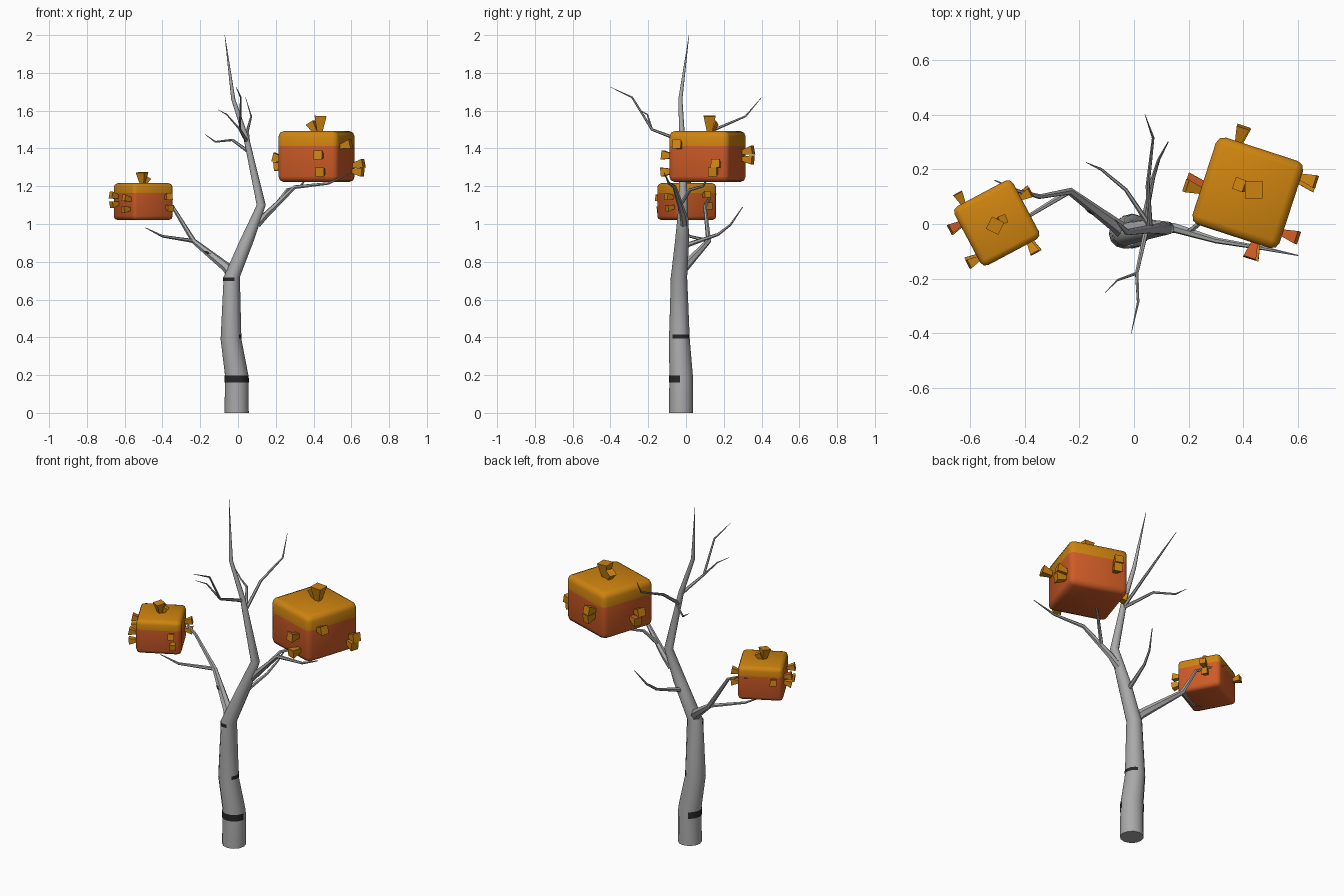
import bpy, bmesh, math
from mathutils import Vector, Matrix

if "Cube" in bpy.data.objects:
    bpy.data.objects.remove(bpy.data.objects["Cube"])


def material(name, rgb):
    m = bpy.data.materials.new(name)
    m.diffuse_color = (*rgb, 1)
    m.use_nodes = True
    m.node_tree.nodes["Principled BSDF"].inputs["Base Color"].default_value = m.diffuse_color
    return m


BARK = material("grey bark", (0.40, 0.40, 0.40))
DARK = material("dark bark mark", (0.02, 0.02, 0.02))
ORANGE = material("burnt orange", (0.62, 0.105, 0.02))
GOLD = material("golden orange", (0.62, 0.23, 0.005))


def finish(name, bm, mats, smooth=True):
    bmesh.ops.recalc_face_normals(bm, faces=bm.faces)
    me = bpy.data.meshes.new(name)
    bm.to_mesh(me)
    bm.free()
    for m in mats:
        me.materials.append(m)
    ob = bpy.data.objects.new(name, me)
    bpy.context.collection.objects.link(ob)
    if smooth:
        bpy.ops.object.select_all(action='DESELECT')
        ob.select_set(True)
        bpy.context.view_layer.objects.active = ob
        bpy.ops.object.shade_smooth_by_angle(angle=math.radians(50))
    return ob


def tube(name, path, sides=6, level=False):
    """Tapered tube along (x, y, z, radius) points; level keeps the rings horizontal."""
    bm = bmesh.new()
    pts = [Vector(p[:3]) for p in path]
    rings = []
    for i, p in enumerate(pts):
        d = (pts[min(i + 1, len(pts) - 1)] - pts[max(i - 1, 0)]).normalized()
        if level:
            u, v = Vector((1, 0, 0)), Vector((0, 1, 0))
        else:
            u = d.cross(Vector((0.31, -0.2, 0.93))).normalized()
            v = d.cross(u)
        ring = []
        for k in range(sides):
            a = 2 * math.pi * k / sides
            ring.append(bm.verts.new(p + path[i][3] * (u * math.cos(a) + v * math.sin(a))))
        rings.append(ring)
    for r, s in zip(rings, rings[1:]):
        for k in range(sides):
            j = (k + 1) % sides
            bm.faces.new((r[k], r[j], s[j], s[k]))
    bm.faces.new(rings[0])
    bm.faces.new(rings[-1])
    return finish(name, bm, [BARK])


# Trunk
TRUNK = [(-0.007, -0.026, 0, 0.064), (-0.007, -0.026, 0.2, 0.062), (-0.037, -0.035, 0.39, 0.055),
         (-0.033, -0.037, 0.72, 0.043), (0.05, -0.02, 0.92, 0.037), (0.123, -0.015, 1.10, 0.024),
         (0.045, -0.02, 1.45, 0.015), (-0.025, -0.03, 1.66, 0.011), (-0.07, 0.016, 2.0, 0.001)]
tube("trunk", TRUNK, 12, True)

# Branches and twigs
BRANCHES = {
    "left_branch": [(-0.03, -0.035, 0.73, 0.030), (-0.06, -0.01, 0.77, 0.026),
                    (-0.235, 0.12, 0.91, 0.014), (-0.345, 0.10, 1.09, 0.009),
                    (-0.42, 0.12, 1.13, 0.006), (-0.51, 0.16, 1.16, 0.002)],
    "left_lower_twig": [(-0.235, 0.12, 0.91, 0.011), (-0.40, 0.02, 0.935, 0.007),
                        (-0.49, -0.02, 0.98, 0.002)],
    "right_branch": [(0.10, -0.012, 1.00, 0.022), (0.15, -0.015, 1.05, 0.018),
                     (0.30, -0.06, 1.195, 0.011), (0.48, -0.09, 1.215, 0.007),
                     (0.60, -0.115, 1.27, 0.002)],
    "right_inner_twig": [(0.20, -0.03, 1.10, 0.011), (0.26, 0.02, 1.18, 0.009),
                         (0.33, 0.09, 1.20, 0.007), (0.37, 0.12, 1.25, 0.003)],
    "low_back_twig": [(0.03, -0.02, 0.88, 0.014), (0.07, 0.17, 0.945, 0.008),
                      (0.09, 0.235, 0.995, 0.006), (0.125, 0.30, 1.09, 0.002)],
    "front_twig": [(0.045, -0.02, 1.44, 0.010), (0.01, -0.18, 1.50, 0.007),
                   (0.015, -0.285, 1.67, 0.005), (-0.01, -0.40, 1.725, 0.001)],
    "front_side_twig": [(0.01, -0.18, 1.50, 0.006), (-0.06, -0.205, 1.58, 0.004),
                        (-0.105, -0.25, 1.605, 0.001)],
    "back_twig": [(0.06, -0.02, 1.38, 0.010), (0.05, 0.14, 1.495, 0.008),
                  (0.07, 0.315, 1.57, 0.005), (0.04, 0.40, 1.67, 0.001)],
    "back_left_twig": [(0.06, -0.01, 1.38, 0.010), (-0.03, 0.125, 1.445, 0.007),
                       (-0.12, 0.20, 1.435, 0.005), (-0.175, 0.225, 1.475, 0.001)],
}
for name, path in BRANCHES.items():
    tube(name, path)


# Dark bark marks: thin partial rings hugging a path between two heights
def bark_mark(name, path, z0, z1, a0, a1, gap=0.002):
    bm = bmesh.new()

    def ring_point(z, deg):
        for p, q in zip(path, path[1:]):
            if p[2] <= z <= q[2]:
                t = (z - p[2]) / (q[2] - p[2])
                x, y, r = (p[i] + t * (q[i] - p[i]) for i in (0, 1, 3))
        a = math.radians(deg)
        return x + (r + gap) * math.cos(a), y + (r + gap) * math.sin(a), z

    n = max(2, round((a1 - a0) / 15))
    cols = [[bm.verts.new(ring_point(z, a0 + (a1 - a0) * k / n)) for z in (z0, z1)]
            for k in range(n + 1)]
    for c, d in zip(cols, cols[1:]):
        bm.faces.new((c[0], d[0], d[1], c[1]))
    finish(name, bm, [DARK], False)


bark_mark("lower_bark_mark", TRUNK, 0.16, 0.198, 115, 355)
bark_mark("middle_bark_mark", TRUNK, 0.395, 0.415, -40, 65)
bark_mark("upper_bark_mark", TRUNK, 0.697, 0.717, 180, 290)
bark_mark("branch_bark_mark", BRANCHES["left_branch"], 0.842, 0.856, 230, 310)


# Rounded boxes with a golden upper part
def box(name, centre, side, z0, z1, lid_z, angle, bevel):
    bm = bmesh.new()
    bmesh.ops.create_cube(bm, size=1)
    bmesh.ops.scale(bm, vec=(side, side, z1 - z0), verts=bm.verts)
    bmesh.ops.bevel(bm, geom=bm.edges[:], offset=bevel, segments=2, profile=0.5, affect='EDGES')
    bmesh.ops.transform(bm, verts=bm.verts, matrix=Matrix.Translation((*centre, (z0 + z1) / 2))
                        @ Matrix.Rotation(math.radians(angle), 4, 'Z'))
    bmesh.ops.bisect_plane(bm, geom=bm.verts[:] + bm.edges[:] + bm.faces[:],
                           plane_co=(0, 0, lid_z), plane_no=(0, 0, 1))
    for f in bm.faces:
        f.material_index = int(f.calc_center_median().z > lid_z)
    finish(name, bm, [ORANGE, GOLD], True)


# Flared square stubs, narrow at the box and wide at the end
def stub(name, base, direction, length, inner, outer, orange_top=False):
    bm = bmesh.new()
    bmesh.ops.create_cone(bm, cap_ends=True, segments=4, radius1=inner * 0.707,
                          radius2=outer * 0.707, depth=length,
                          matrix=Matrix.Rotation(math.pi / 4, 4, 'Z'))
    d = Vector(direction).normalized()
    rot = d.to_track_quat('Z', 'Y').to_matrix().to_4x4()
    bmesh.ops.transform(bm, verts=bm.verts, matrix=Matrix.Translation(
        Vector(base) + d * (length / 2 - 0.008)) @ rot)
    bmesh.ops.recalc_face_normals(bm, faces=bm.faces)
    for f in bm.faces:
        f.material_index = int(orange_top and f.normal.z > 0.6)
    finish(name, bm, [GOLD, ORANGE], False)


def side_stubs(name, centre, side, scale, stubs):
    for i, (deg, u, z, tilt, orange) in enumerate(stubs):
        a = math.radians(deg)
        n, t = Vector((math.cos(a), math.sin(a), 0)), Vector((-math.sin(a), math.cos(a), 0))
        base = Vector((*centre, z)) + n * side / 2 + t * u
        stub(f"{name}_{i + 1}", base, n + Vector((0, 0, tilt)),
             0.066 * scale, 0.022 * scale, 0.048 * scale, orange)


BIG, SMALL = (0.416, 0.114), (-0.502, 0.004)
box("large_box", BIG, 0.335, 1.222, 1.492, 1.412, -18, 0.03)
box("small_box", SMALL, 0.243, 1.02, 1.216, 1.163, 28, 0.022)

# (face angle, offset along face, height, tilt, orange upper face)
side_stubs("large_side_stub", BIG, 0.335, 1.0, [
    (-18, -0.10, 1.41, 0.25, True), (-18, 0.115, 1.31, 0.2, False), (-18, 0.10, 1.28, -0.1, False),
    (252, 0.08, 1.36, 0.1, True), (252, 0.09, 1.28, -0.1, False),
    (162, 0.045, 1.34, 0.25, False), (162, 0.02, 1.31, -0.1, True),
    (72, 0.09, 1.38, 0.2, False), (72, 0.085, 1.345, -0.1, False)])
side_stubs("small_side_stub", SMALL, 0.243, 0.75, [
    (118, 0.075, 1.145, 0.1, False), (208, -0.06, 1.145, 0.2, True), (208, -0.055, 1.11, -0.2, False),
    (208, 0.085, 1.13, 0.2, False), (208, 0.075, 1.08, -0.1, False),
    (298, 0.072, 1.14, 0.15, False), (298, 0.08, 1.09, -0.15, False),
    (28, 0.04, 1.15, 0.2, False), (28, 0.05, 1.10, -0.1, False)])

# Stubs on the box tops
stub("large_top_stub", (0.433, 0.125, 1.49), (0.05, 0, 1), 0.09, 0.026, 0.064)
stub("large_top_side_stub", (0.41, 0.135, 1.49), (-0.55, 0.2, 1), 0.062, 0.022, 0.045)
stub("small_top_stub", (-0.505, 0.0, 1.214), (-0.05, -0.1, 1), 0.068, 0.02, 0.05)
stub("small_top_side_stub", (-0.495, 0.01, 1.214), (0.5, 0.2, 1), 0.045, 0.016, 0.032)
